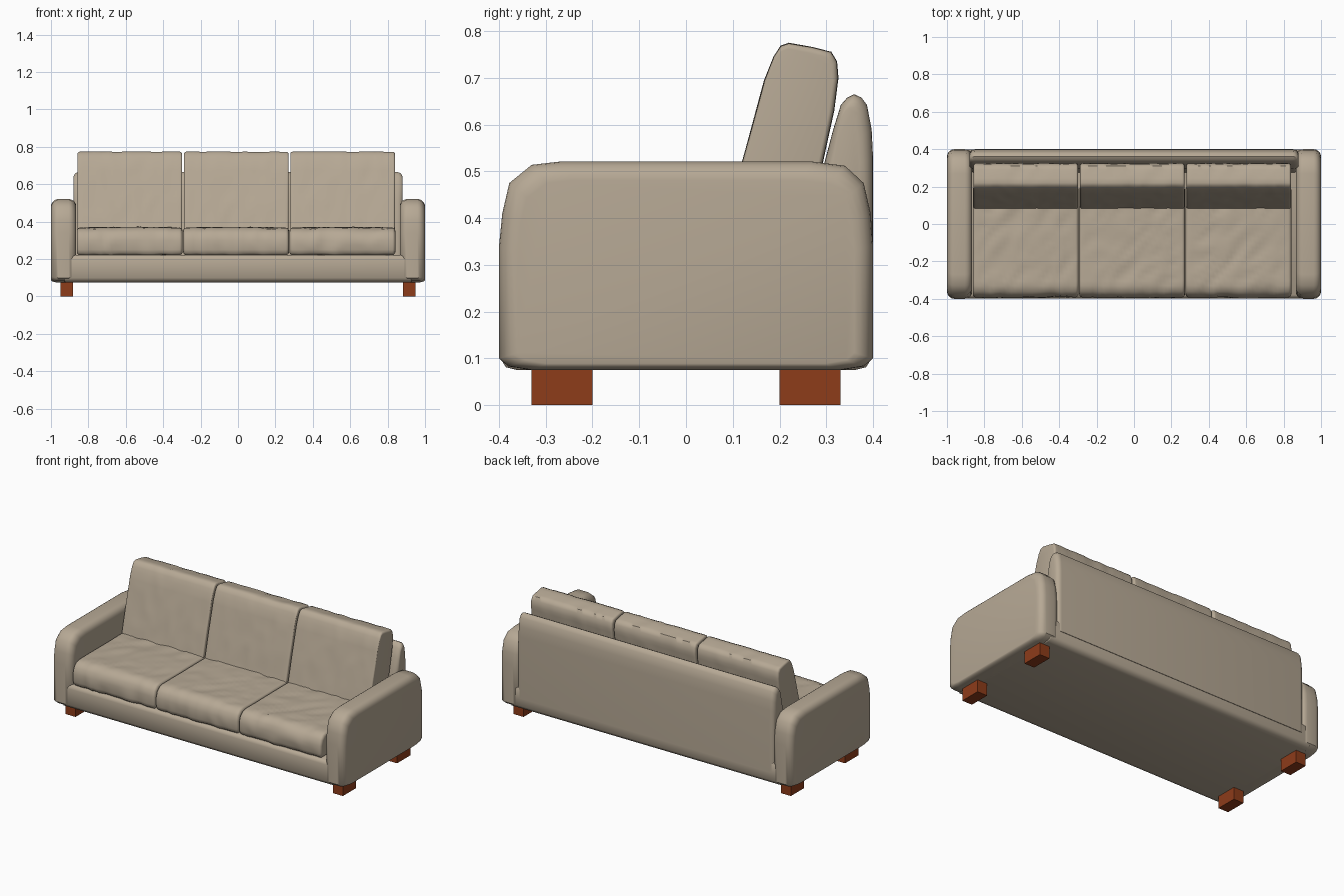
import bpy, bmesh, math
from mathutils import Vector, noise

if "Cube" in bpy.data.objects:
    bpy.data.objects.remove(bpy.data.objects["Cube"])


def material(name, rgb):
    m = bpy.data.materials.new(name)
    m.diffuse_color = (*rgb, 1)
    m.use_nodes = True
    m.node_tree.nodes["Principled BSDF"].inputs["Base Color"].default_value = m.diffuse_color
    return m


FABRIC = material("beige fabric", (0.47, 0.395, 0.30))
WOOD = material("red brown wood", (0.27, 0.045, 0.010))


def finish(bm, name, mat, angle=45):
    bmesh.ops.recalc_face_normals(bm, faces=bm.faces)
    me = bpy.data.meshes.new(name)
    bm.to_mesh(me)
    bm.free()
    me.materials.append(mat)
    me.shade_smooth()
    me.set_sharp_from_angle(angle=math.radians(angle))
    ob = bpy.data.objects.new(name, me)
    bpy.context.collection.objects.link(ob)
    return ob


def dense(profile, step):
    """Split long profile edges so wrinkles have points to move."""
    out = []
    for i, a in enumerate(profile):
        b = profile[(i + 1) % len(profile)]
        n = max(1, round(math.dist(a, b) / step))
        out += [(a[0] + (b[0] - a[0]) * k / n, a[1] + (b[1] - a[1]) * k / n) for k in range(n)]
    return out


def loft(name, profile, x0, x1, r, low=1.0, mid=1, wrinkle=0.0, seed=0.0, puff=0.0):
    """Sweep a (y, z) profile along x with rounded ends; low scales the rounding underneath."""
    ys, zs = [p[0] for p in profile], [p[1] for p in profile]
    cy, cz = (min(ys) + max(ys)) / 2, (min(zs) + max(zs)) / 2
    hy, hz = max(ys) - cy, max(zs) - cz
    arc = [(r * (1 - math.sin(a)), r * (1 - math.cos(a)))
           for a in [math.pi / 2 * (1 - k / 5) for k in range(6)]]
    sections = [(x0 + x, d) for x, d in arc]
    sections += [(x0 + r + (x1 - x0 - 2 * r) * k / mid, 0) for k in range(1, mid)]
    sections += [(x1 - x, d) for x, d in reversed(arc)]
    bm = bmesh.new()
    rings = []
    for x, d in sections:
        ring = []
        for y, z in profile:
            dz = d * (low if z < cz else 1)
            ring.append(bm.verts.new((x, cy + (y - cy) * (hy - d) / hy,
                                      cz + (z - cz) * (hz - dz) / hz)))
        rings.append(ring)
    n = len(profile)
    for a, b in zip(rings, rings[1:]):
        for i in range(n):
            bm.faces.new((a[i], a[(i + 1) % n], b[(i + 1) % n], b[i]))
    bm.faces.new(rings[0])
    bm.faces.new(rings[-1])
    if wrinkle:
        bmesh.ops.recalc_face_normals(bm, faces=bm.faces)
        bm.normal_update()
        moves = []
        for v in bm.verts:
            t = (v.co.x - x0) / (x1 - x0)
            fade = max(0.0, min(1.0, 8 * t * (1 - t)))
            p = v.co
            q = Vector(((p.x + p.y) * 4, (p.x - p.y) * 11, p.z * 6 + seed))
            ridge = 0.4 - abs(noise.noise(q)) * 2
            moves.append((v, v.normal * fade * (wrinkle * ridge + puff * 4 * t * (1 - t))))
        for v, m in moves:
            v.co += m
    return finish(bm, name, FABRIC)


# Arms: rounded side profile
arm = [(-0.38, 0.083), (-0.33, 0.075), (0.33, 0.075), (0.38, 0.083), (0.4, 0.1),
       (0.4, 0.34), (0.395, 0.41), (0.38, 0.475), (0.34, 0.512), (0.27, 0.521),
       (-0.27, 0.521), (-0.33, 0.514), (-0.378, 0.475), (-0.393, 0.41), (-0.4, 0.34),
       (-0.4, 0.1)]
for side, x0 in (("left", -1.0), ("right", 0.865)):
    loft(side + "_arm", arm, x0, x0 + 0.135, 0.04, low=0.35)

# Base box between the arms
base = [(-0.385, 0.081), (-0.36, 0.075), (0.36, 0.075), (0.385, 0.081), (0.397, 0.1),
        (0.397, 0.2), (0.38, 0.222), (-0.38, 0.222), (-0.392, 0.215), (-0.397, 0.2),
        (-0.397, 0.1)]
loft("base", base, -0.93, 0.93, 0.01)

# Back rest with rounded top
back = [(0.27, 0.15), (0.4, 0.15), (0.4, 0.53), (0.397, 0.59), (0.387, 0.642), (0.375, 0.658),
        (0.36, 0.665), (0.345, 0.658), (0.331, 0.642), (0.315, 0.59), (0.295, 0.515)]
loft("back_rest", back, -0.88, 0.88, 0.03, low=0.2)

# Three seat cushions and three leaning back cushions
seat = [(-0.375, 0.222), (0.2, 0.222), (0.2, 0.368), (-0.33, 0.366), (-0.36, 0.358),
        (-0.382, 0.335), (-0.392, 0.3), (-0.392, 0.25), (-0.387, 0.232)]
pillow = [(0.08, 0.355), (0.25, 0.34), (0.292, 0.52), (0.316, 0.63), (0.325, 0.7), (0.322, 0.735),
          (0.31, 0.755), (0.27, 0.765), (0.22, 0.774), (0.203, 0.768), (0.188, 0.745),
          (0.168, 0.695), (0.145, 0.61), (0.118, 0.51)]
for i, x0 in enumerate((-0.862, -0.293, 0.276)):
    loft(f"seat_cushion_{i + 1}", dense(seat, 0.025), x0, x0 + 0.565, 0.016, mid=28,
         wrinkle=0.007, seed=3.1 * i, puff=0.003)
    loft(f"back_cushion_{i + 1}", dense(pillow, 0.025), x0 + 0.004, x0 + 0.563, 0.012, mid=28,
         wrinkle=0.003, seed=10 + 2.3 * i)

# Four wooden block legs
for sx, sn in ((-1, "left"), (1, "right")):
    for sy, yn in ((-1, "front"), (1, "back")):
        bm = bmesh.new()
        bmesh.ops.create_cube(bm, size=1)
        for v in bm.verts:
            v.co = (sx * 0.915 + v.co.x * 0.068, sy * 0.265 + v.co.y * 0.13, 0.041 + v.co.z * 0.082)
        finish(bm, f"{yn}_{sn}_leg", WOOD, 30)
